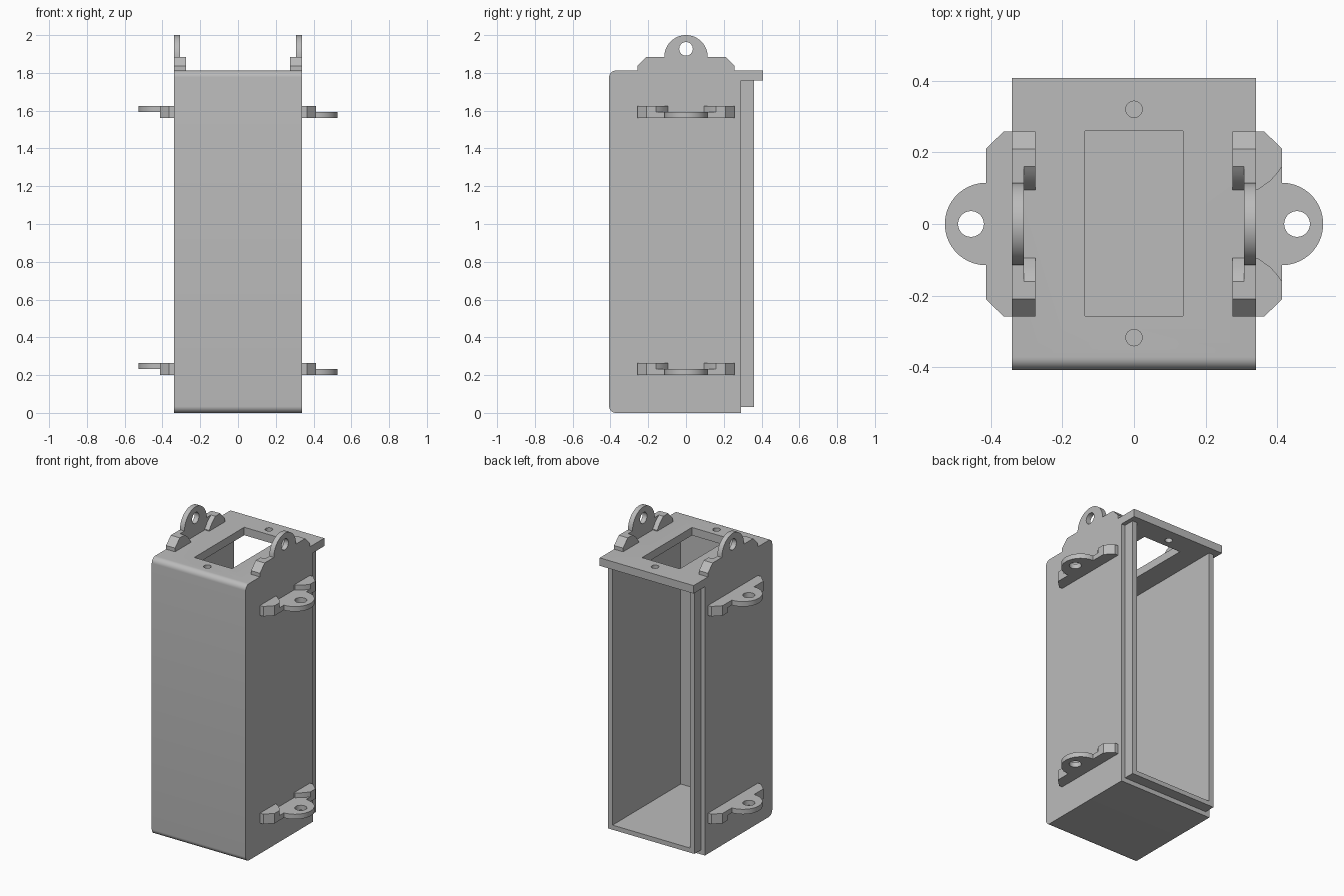
import bpy
import bmesh
from math import sin, cos, pi, radians
from mathutils import Matrix, Vector

cube = bpy.data.objects.get("Cube")
if cube:
    bpy.data.objects.remove(cube, do_unlink=True)

grey = bpy.data.materials.new("Plain grey")
grey.use_nodes = True
GREY = (0.5, 0.5, 0.5, 1)
grey.diffuse_color = GREY
grey.node_tree.nodes["Principled BSDF"].inputs["Base Color"].default_value = GREY

X, Y, Z = Vector((1, 0, 0)), Vector((0, 1, 0)), Vector((0, 0, 1))


def arc(cx, cy, r, start, end, steps=24):
    """Points on a circle arc, angles in degrees."""
    angles = [radians(start + (end - start) * i / steps) for i in range(steps + 1)]
    return [(cx + r * cos(a), cy + r * sin(a)) for a in angles]


def prism(name, outline, low, high, axes=(X, Y, Z), origin=(0, 0, 0)):
    """Extrude a 2D outline on axes[0], axes[1] along axes[2]."""
    u, v, w = axes
    o = Vector(origin)
    bm = bmesh.new()
    face = bm.faces.new([bm.verts.new(o + u * a + v * b + w * low) for a, b in outline])
    ext = bmesh.ops.extrude_face_region(bm, geom=[face])
    moved = [g for g in ext["geom"] if isinstance(g, bmesh.types.BMVert)]
    bmesh.ops.translate(bm, verts=moved, vec=w * (high - low))
    bmesh.ops.recalc_face_normals(bm, faces=bm.faces)
    mesh = bpy.data.meshes.new(name)
    bm.to_mesh(mesh)
    bm.free()
    mesh.materials.append(grey)
    obj = bpy.data.objects.new(name, mesh)
    bpy.context.collection.objects.link(obj)
    return obj


def rect(x0, x1, y0, y1):
    return [(x0, y0), (x1, y0), (x1, y1), (x0, y1)]


def activate(obj):
    bpy.ops.object.select_all(action="DESELECT")
    obj.select_set(True)
    bpy.context.view_layer.objects.active = obj


def combine(target, tool, operation="DIFFERENCE"):
    """Apply a boolean and discard the tool object."""
    activate(target)
    mod = target.modifiers.new("Cut", "BOOLEAN")
    mod.operation, mod.solver, mod.object = operation, "EXACT", tool
    bpy.ops.object.modifier_apply(modifier=mod.name)
    bpy.data.objects.remove(tool, do_unlink=True)


def smooth(obj):
    activate(obj)
    bpy.ops.object.shade_smooth_by_angle(angle=radians(30))


# Housing: side profile with rounded front edges and an overhanging top plate
HALF_W, DEPTH, TOP, UNDER, BACK = 0.34, 0.407, 1.812, 1.76, 0.29
R = 0.035
profile = arc(-DEPTH + R, R, R, 180, 270, 8)
profile += [(BACK, 0), (BACK, UNDER), (DEPTH, UNDER), (DEPTH, TOP)]
profile += arc(-DEPTH + R, TOP - R, R, 90, 180, 8)
housing = prism("housing", profile, -HALF_W, HALF_W, (Y, Z, X))

# Stepped lip around the open back
lip = prism("back_lip", rect(-0.313, 0.313, 0.03, 1.78), 0.1, 0.36, (X, Z, Y))
combine(housing, lip, "UNION")

# Hollow interior, top window and screw holes
combine(housing, prism("cavity", rect(-0.28, 0.28, 0.06, UNDER), -0.345, 0.5, (X, Z, Y)))
combine(housing, prism("window", rect(-0.137, 0.137, -0.257, 0.26), 1.6, 1.9))
for y in (-0.317, 0.32):
    combine(housing, prism("screw_hole", arc(0, y, 0.023, 0, 345, 23), 1.6, 1.9))
smooth(housing)

# Hinge lug: chamfered base with a rounded ear, half its thickness relieved
H, THICK, EAR = 0.073, 0.065, 0.115
right_half = [(0.258, 0), (0.258, 0.024), (0.21, H)]
lug_outline = right_half + arc(0, H, EAR, 0, 180, 32)
lug_outline += [(-a, b) for a, b in reversed(right_half)]
flare = [(0.095, -0.02), (0.095, 0.005), (0.12, 0.04), (0.137, 0.056), (0.15, 0.066), (0.16, H), (0.16, 0.3)]
recess_outline = flare + [(-a, b) for a, b in reversed(flare)]


def lug(name, out, across, origin):
    """Ear lies at the origin side; the relief is cut further along 'across'."""
    axes = (Y, out, across)
    obj = prism(name, lug_outline, 0, THICK, axes, origin)
    combine(obj, prism("recess", recess_outline, THICK / 2, 0.1, axes, origin))
    hole = arc(0, 0.115, 0.036, 0, 348.75, 31)
    combine(obj, prism("pin_hole", hole, -0.05, 0.1, axes, origin))
    smooth(obj)


# Two lugs on top, ears flush with the sides
lug("top_lug_left", Z, -X, (HALF_W, 0, TOP))
lug("top_lug_right", Z, X, (-HALF_W, 0, TOP))

# Lugs on each side, ears low on the left and high on the right
for level, z in (("lower", 0.2), ("upper", 1.56)):
    lug(level + "_lug_left", X, Z, (HALF_W, 0, z))
    lug(level + "_lug_right", -X, -Z, (-HALF_W, 0, z + THICK))
